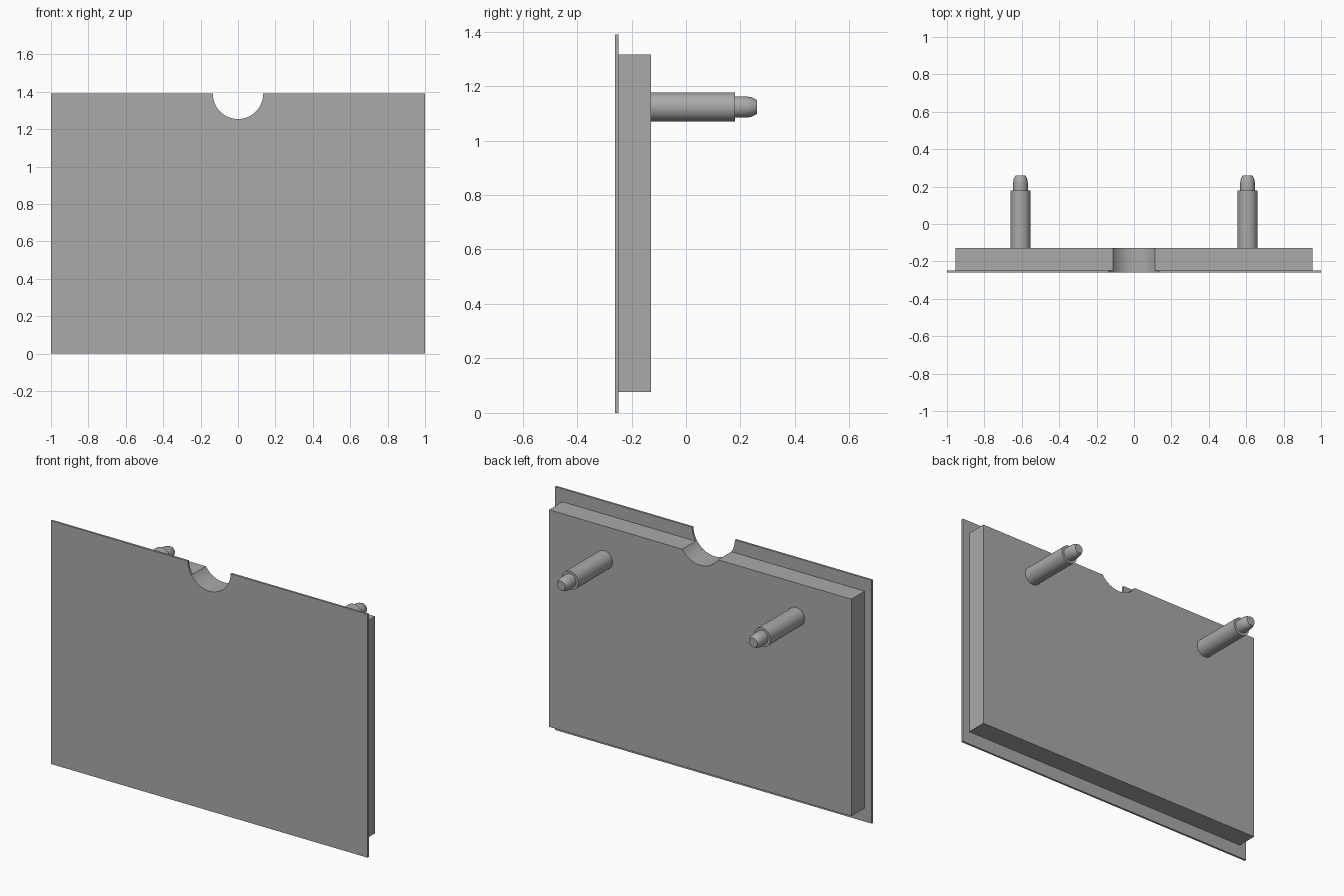
import bpy
import math

cube = bpy.data.objects.get("Cube")
if cube:
    bpy.data.objects.remove(cube, do_unlink=True)

GREY = (0.40, 0.40, 0.40, 1.0)
grey = bpy.data.materials.new("plain grey")
grey.use_nodes = True
grey.diffuse_color = GREY
grey.node_tree.nodes["Principled BSDF"].inputs["Base Color"].default_value = GREY

TOP = 1.39          # height of the panel and centre of the notch
NOTCH_RADIUS = 0.135


def add_mesh(name, verts, faces):
    mesh = bpy.data.meshes.new(name)
    mesh.from_pydata(verts, [], faces)
    mesh.materials.append(grey)
    obj = bpy.data.objects.new(name, mesh)
    bpy.context.collection.objects.link(obj)
    return obj


def notched_panel(name, half_width, bottom, top, front, back, steps=40):
    """Upright slab with a round finger notch in its top edge."""
    dip = math.asin((TOP - top) / NOTCH_RADIUS)
    outline = [(-half_width, top), (-half_width, bottom),
               (half_width, bottom), (half_width, top)]
    for i in range(steps + 1):
        a = -dip - (math.pi - 2 * dip) * i / steps
        outline.append((NOTCH_RADIUS * math.cos(a),
                        TOP + NOTCH_RADIUS * math.sin(a)))
    n = len(outline)
    verts = [(x, y, z) for y in (front, back) for x, z in outline]
    faces = [tuple(range(n)), tuple(reversed(range(n, 2 * n)))]
    faces += [(i, i + n, (i + 1) % n + n, (i + 1) % n) for i in range(n)]
    return add_mesh(name, verts, faces)


def peg(name, x, z, profile, sides=40):
    """Round stepped pin turned about an axis along y."""
    verts = []
    for radius, y in profile:
        for i in range(sides):
            a = 2 * math.pi * i / sides
            verts.append((x + radius * math.cos(a), y, z + radius * math.sin(a)))
    faces = [tuple(range(sides)),
             tuple(reversed(range(len(verts) - sides, len(verts))))]
    for r in range(len(profile) - 1):
        for i in range(sides):
            j = (i + 1) % sides
            a, b = r * sides, (r + 1) * sides
            faces.append((a + i, b + i, b + j, a + j))
    return add_mesh(name, verts, faces)


# Thin front plate and the thicker block behind it
parts = [
    notched_panel("front_plate", 1.0, 0.0, TOP, -0.26, -0.248),
    notched_panel("backing_block", 0.955, 0.076, 1.316, -0.248, -0.128),
]

# Two stepped pegs with rounded tips
PEG_PROFILE = [(0.053, -0.128), (0.053, 0.18), (0.039, 0.18),
               (0.039, 0.222), (0.036, 0.24), (0.026, 0.26)]
for side, sign in (("left", 1), ("right", -1)):
    parts.append(peg(side + "_peg", sign * 0.607, 1.123, PEG_PROFILE))

# Smooth round surfaces, crisp edges
bpy.ops.object.select_all(action="DESELECT")
for obj in parts:
    obj.select_set(True)
bpy.context.view_layer.objects.active = parts[0]
bpy.ops.object.shade_smooth_by_angle(angle=math.radians(30))
